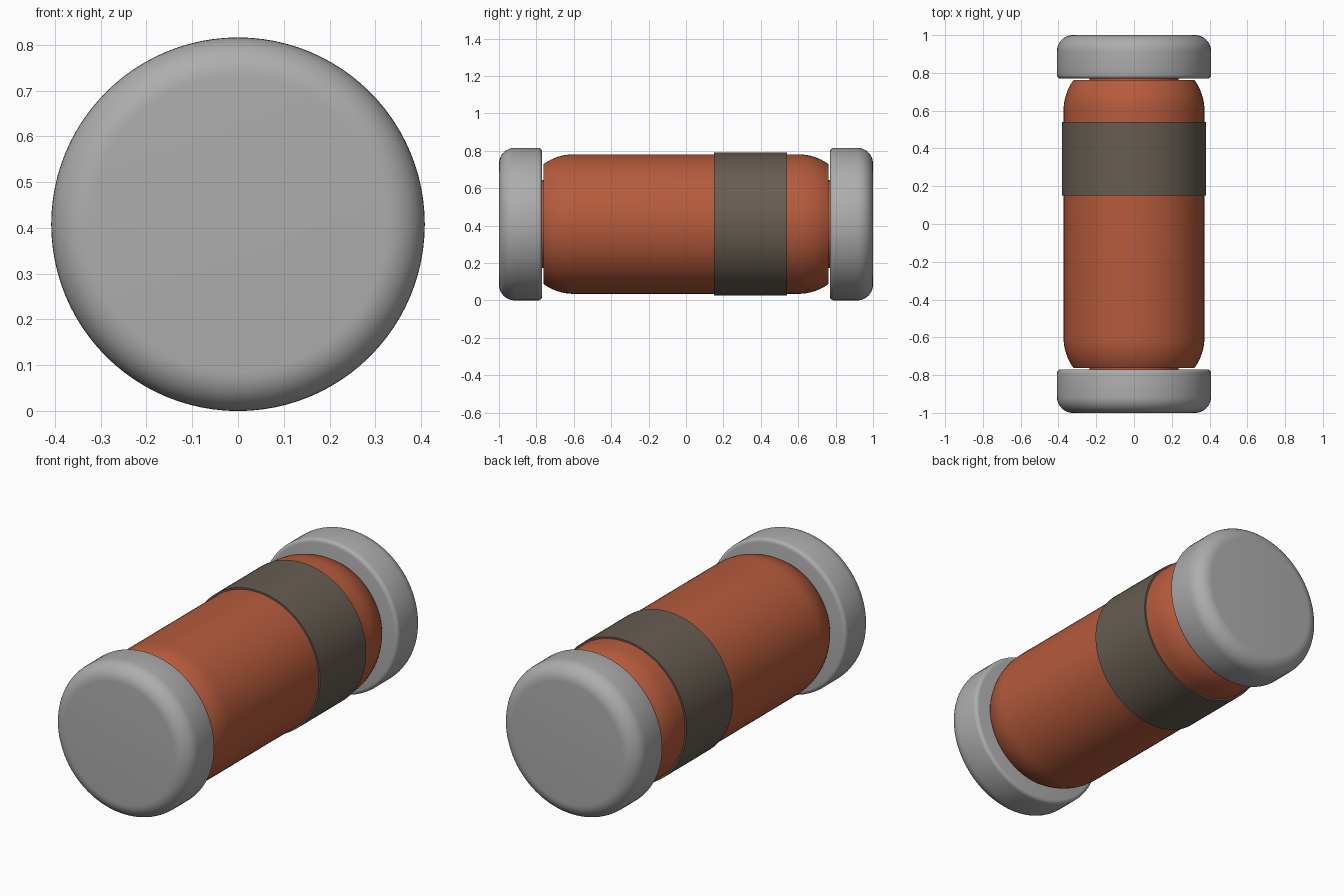
import bpy
import math

cube = bpy.data.objects.get("Cube")
if cube:
    bpy.data.objects.remove(cube, do_unlink=True)

SEGMENTS = 96
AXIS_Z = 0.408  # height of the long axis


def material(name, rgb):
    m = bpy.data.materials.new(name)
    m.use_nodes = True
    colour = (*rgb, 1.0)
    m.diffuse_color = colour
    m.node_tree.nodes["Principled BSDF"].inputs["Base Color"].default_value = colour
    return m


def arc(y, r, radius, start, end, steps=8):
    """Points (y, r) on an arc; angle 0 points outward, 90 points to +y."""
    angles = [math.radians(start + (end - start) * i / steps) for i in range(steps + 1)]
    return [(y + radius * math.sin(a), r + radius * math.cos(a)) for a in angles]


def lathe(name, profile, mat, closed=False):
    """Revolve (y, r) points around the long axis; cap the ends or close the loop."""
    n = len(profile)
    verts, faces = [], []
    for y, r in profile:
        for s in range(SEGMENTS):
            t = 2 * math.pi * s / SEGMENTS
            verts.append((r * math.cos(t), y, r * math.sin(t)))
    for i in range(n if closed else n - 1):
        a, b = i * SEGMENTS, (i + 1) % n * SEGMENTS
        for s in range(SEGMENTS):
            k = (s + 1) % SEGMENTS
            faces.append((a + s, b + s, b + k, a + k))
    if not closed:
        faces.append(tuple(range(SEGMENTS)))
        faces.append(tuple(reversed(range((n - 1) * SEGMENTS, n * SEGMENTS))))
    mesh = bpy.data.meshes.new(name)
    mesh.from_pydata(verts, [], faces)
    mesh.materials.append(mat)
    obj = bpy.data.objects.new(name, mesh)
    obj.location.z = AXIS_Z
    bpy.context.collection.objects.link(obj)
    bpy.ops.object.select_all(action='DESELECT')
    obj.select_set(True)
    bpy.context.view_layer.objects.active = obj
    bpy.ops.object.shade_smooth_by_angle(angle=math.radians(30))
    return obj


metal = material("grey metal", (0.42, 0.42, 0.42))
glass = material("orange red glass", (0.47, 0.105, 0.045))
paint = material("dark brown grey paint", (0.135, 0.11, 0.085))

# Glass body with rounded shoulders
shoulder = arc(0.60, 0.096, 0.277, 0, 36)
lathe("body", [(-y, r) for y, r in reversed(shoulder)] + shoulder, glass)

# Narrow neck running through the body into both caps
lathe("neck", [(-0.79, 0.235), (0.79, 0.235)], glass)

# Painted marking band
lathe("marking_band", [(0.15, 0.37), (0.15, 0.382), (0.54, 0.382), (0.54, 0.37)],
      paint, closed=True)

# End caps: small inner bevel, large outer rounding
cap = arc(0.79, 0.388, 0.02, -90, 0, 4) + arc(0.915, 0.323, 0.085, 0, 90, 10)
lathe("back_cap", cap, metal)
lathe("front_cap", [(-y, r) for y, r in reversed(cap)], metal)
